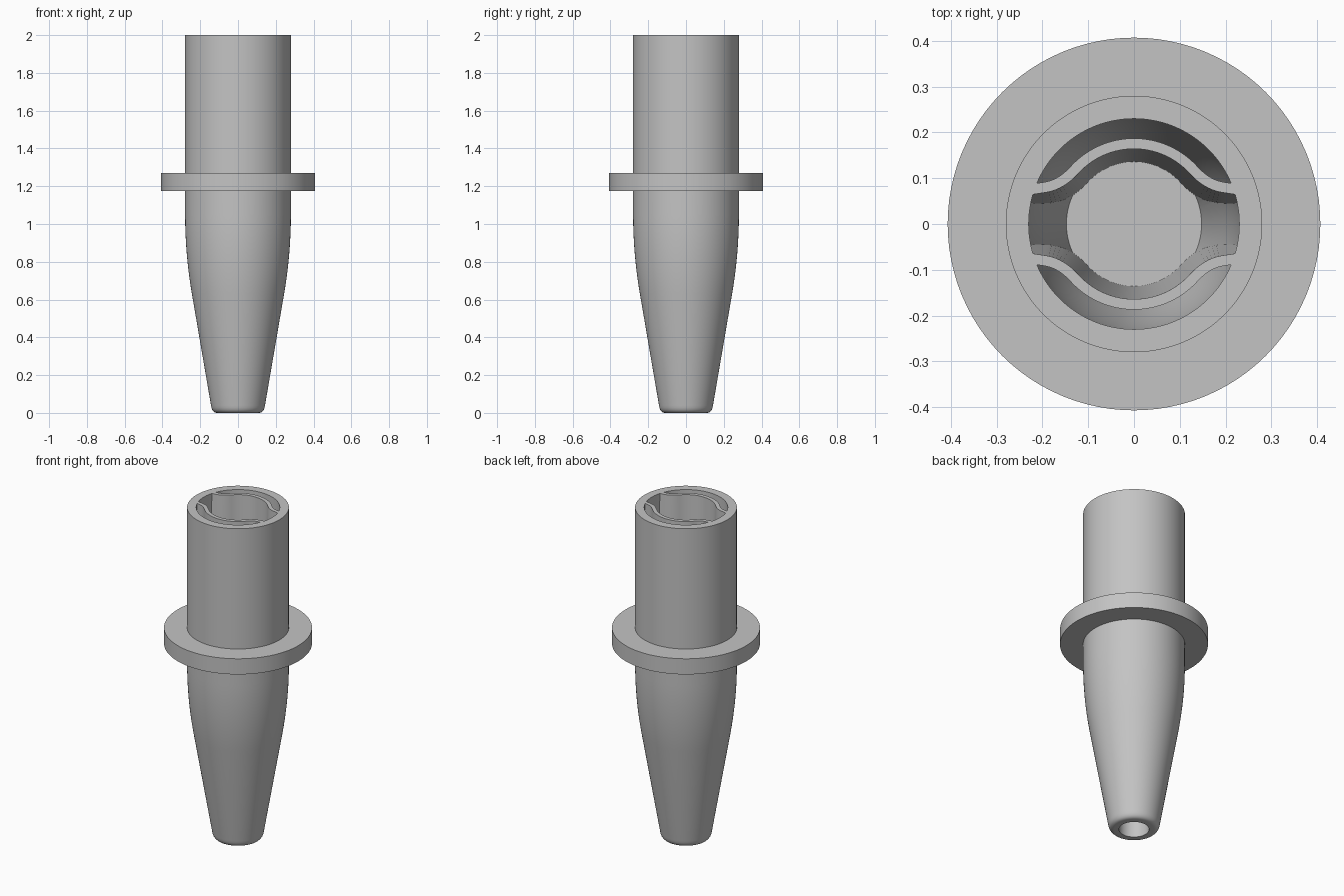
import bpy, bmesh, math
from mathutils import Vector

cube = bpy.data.objects.get("Cube")
if cube:
    bpy.data.objects.remove(cube, do_unlink=True)

grey = bpy.data.materials.new("plain grey")
grey.use_nodes = True
grey.diffuse_color = (0.55, 0.55, 0.55, 1)
grey.node_tree.nodes["Principled BSDF"].inputs["Base Color"].default_value = (0.55, 0.55, 0.55, 1)


def finish(bm, name):
    bmesh.ops.remove_doubles(bm, verts=bm.verts, dist=1e-5)
    bmesh.ops.recalc_face_normals(bm, faces=bm.faces)
    mesh = bpy.data.meshes.new(name)
    bm.to_mesh(mesh)
    bm.free()
    mesh.materials.append(grey)
    obj = bpy.data.objects.new(name, mesh)
    bpy.context.collection.objects.link(obj)
    return obj


def revolve(name, profile, steps=96):
    """Turn an (r, z) profile around the z axis."""
    bm = bmesh.new()
    verts = [bm.verts.new((r, 0, z)) for r, z in profile]
    edges = [bm.edges.new(pair) for pair in zip(verts, verts[1:])]
    bmesh.ops.spin(bm, geom=verts + edges, cent=(0, 0, 0), axis=(0, 0, 1),
                   angle=math.tau, steps=steps)
    return finish(bm, name)


def loft(name, low, z_low, high, z_high):
    """Join two outlines with equal point counts into a closed prism."""
    bm = bmesh.new()
    a = [bm.verts.new((x, y, z_low)) for x, y in low]
    b = [bm.verts.new((x, y, z_high)) for x, y in high]
    for i in range(len(a)):
        j = (i + 1) % len(a)
        bm.faces.new((a[i], a[j], b[j], b[i]))
    bm.faces.new(a[::-1])
    bm.faces.new(b)
    return finish(bm, name)


def boolean(obj, tool, operation):
    mod = obj.modifiers.new("cut", 'BOOLEAN')
    mod.operation, mod.object, mod.solver = operation, tool, 'EXACT'
    bpy.context.view_layer.objects.active = obj
    bpy.ops.object.modifier_apply(modifier=mod.name)


def bezier(a, b, c, count):
    a, b, c = Vector(a), Vector(b), Vector(c)
    return [a * (1 - t) ** 2 + b * 2 * t * (1 - t) + c * t * t
            for t in (i / count for i in range(count + 1))]


# Outer body with rounded tip, taper, collar and a blind hole underneath
tip = bezier((0.11, 0), (0.138, 0), (0.143, 0.04), 6)
shoulder = bezier((0.244, 0.63), (0.28, 0.84), (0.28, 1.05), 14)
hole = [(0, 0.27), (0.083, 0.27), (0.083, 0)]
collar = [(0.28, 1.175), (0.407, 1.175), (0.407, 1.27), (0.28, 1.27)]
body = revolve("tapered_body", hole + tip + shoulder + collar + [(0.28, 2), (0, 2)])

# Inner space follows the outside at constant wall thickness
wall = 0.05
inner = [(0, 0.1), (0.103, 0.1)] + [(r - wall, z) for r, z in shoulder]
core = revolve("inner_space", inner + [(0.23, 2.2), (0, 2.2)])

# Centreline of the curved partition: arc, fillet, then a straight leg
radius, arc_end = 0.176, math.radians(42)
half = []
for i in range(21):
    ang = math.pi / 2 + (arc_end - math.pi / 2) * i / 20
    half.append(Vector((radius * math.cos(ang), radius * math.sin(ang))))
half += bezier(half[-1], (0.16, 0.0857), (0.195, 0.0805), 10)[1:]
half.append(Vector((0.27, 0.069)))
path = [Vector((-p.x, p.y)) for p in half[:0:-1]] + half


def offset(dist):
    out = []
    for i, p in enumerate(path):
        d = (path[min(i + 1, len(path) - 1)] - path[max(i - 1, 0)]).normalized()
        out.append(p + Vector((-d.y, d.x)) * dist)
    return out


def both_sides(points):
    return points + [-p for p in points]


# Drafted central bore with side slots
floor_z, top_z = 0.36, 2.05
bore = loft("bore_cutter", both_sides(offset(-0.040)), floor_z,
            both_sides(offset(-0.011)), top_z)

# Crescent pockets behind the partitions
crescent = offset(0.011) + [Vector((0.27, 0.3)), Vector((-0.27, 0.3))]
cutters = [bore]
for name, sign in (("back_pocket_cutter", 1), ("front_pocket_cutter", -1)):
    outline = [p * sign for p in crescent]
    cutters.append(loft(name, outline, 0.3, outline, top_z))

for cutter in cutters:
    boolean(cutter, core, 'INTERSECT')
    boolean(body, cutter, 'DIFFERENCE')
for helper in cutters + [core]:
    bpy.data.objects.remove(helper, do_unlink=True)

# Smooth round walls, crisp rims
bpy.ops.object.select_all(action='DESELECT')
body.select_set(True)
bpy.context.view_layer.objects.active = body
bpy.ops.object.shade_smooth_by_angle(angle=math.radians(30))
